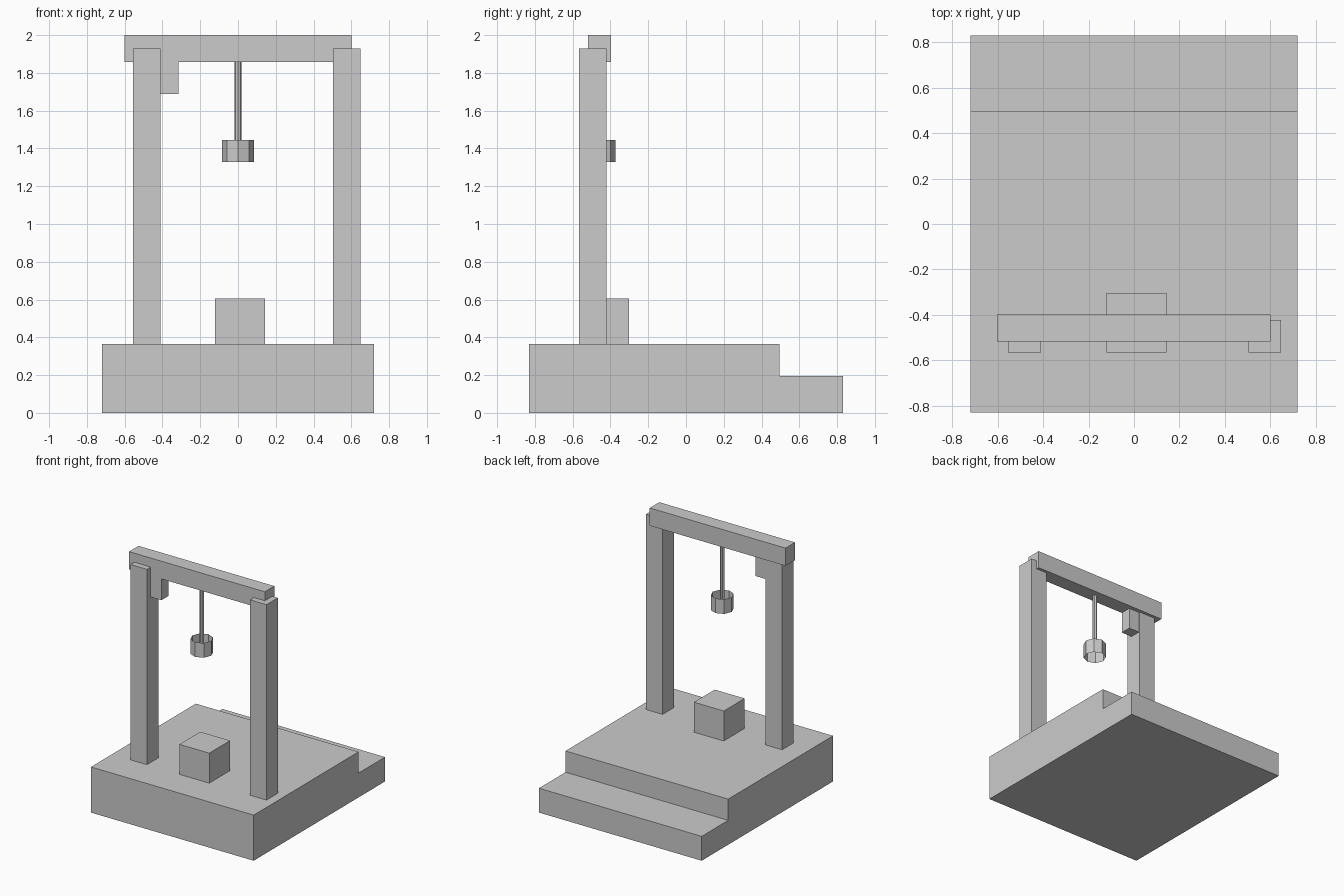
import bpy, bmesh
from math import pi

if "Cube" in bpy.data.objects:
    bpy.data.objects.remove(bpy.data.objects["Cube"])


def make(name, bm):
    bmesh.ops.recalc_face_normals(bm, faces=bm.faces)
    me = bpy.data.meshes.new(name)
    bm.to_mesh(me)
    bm.free()
    ob = bpy.data.objects.new(name, me)
    bpy.context.collection.objects.link(ob)
    return ob


def box(name, x, y, z):
    bm = bmesh.new()
    bmesh.ops.create_cube(bm, size=1)
    for v in bm.verts:
        for i, (lo, hi) in enumerate((x, y, z)):
            v.co[i] = hi if v.co[i] > 0 else lo
    return make(name, bm)


def tube(name, radius, z, y, caps):
    bm = bmesh.new()
    bmesh.ops.create_cone(bm, cap_ends=caps, segments=8, radius1=radius,
                          radius2=radius, depth=z[1] - z[0])
    # put a corner on the x axis
    if not any(abs(v.co.y) < 1e-5 for v in bm.verts):
        from mathutils import Matrix
        bmesh.ops.rotate(bm, verts=bm.verts, matrix=Matrix.Rotation(pi / 8, 3, 'Z'))
    bmesh.ops.translate(bm, verts=bm.verts, vec=(0, y, (z[0] + z[1]) / 2))
    return make(name, bm)


# Stepped base: side profile extruded across the width
profile = [(-.83, 0), (.83, 0), (.83, .195), (.495, .195), (.495, .365), (-.83, .365)]
bm = bmesh.new()
face = bm.faces.new([bm.verts.new((-.72, y, z)) for y, z in profile])
ext = bmesh.ops.extrude_face_region(bm, geom=[face])["geom"]
bmesh.ops.translate(bm, vec=(1.44, 0, 0),
                    verts=[g for g in ext if isinstance(g, bmesh.types.BMVert)])
make("stepped_base", bm)

# Posts
for name, x in (("left_post", (-.555, -.41)), ("right_post", (.503, .648))):
    box(name, x, (-.566, -.422), (.365, 1.928))

# Crossbeam and the short bracket under it
box("crossbeam", (-.602, .6), (-.518, -.398), (1.858, 2.0))
box("bracket", (-.415, -.315), (-.518, -.43), (1.688, 1.86))

# Block on the base
box("block", (-.122, .142), (-.566, -.303), (.365, .605))

# Hanging rod and open octagonal bell
tube("hanging_rod", .018, (1.39, 1.87), -.458, True)
tube("bell", .084, (1.328, 1.445), -.458, False)
